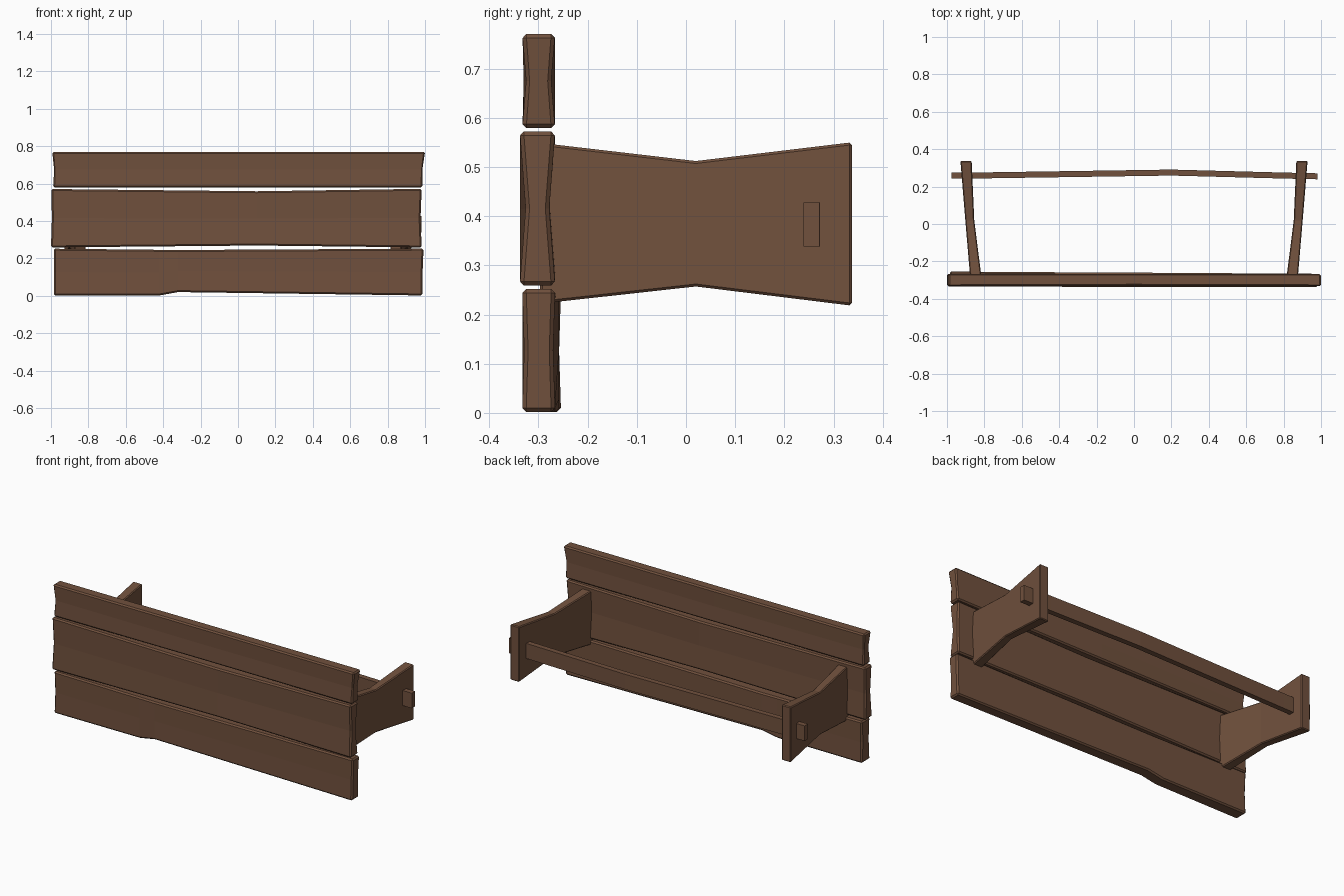
import bpy

if "Cube" in bpy.data.objects:
    bpy.data.objects.remove(bpy.data.objects["Cube"])

wood = bpy.data.materials.new("brown wood")
wood.diffuse_color = (0.165, 0.082, 0.047, 1)
wood.use_nodes = True
wood.node_tree.nodes["Principled BSDF"].inputs["Base Color"].default_value = wood.diffuse_color


def loft(name, rings, bevel=0.0):
    """Skin matching cross-section rings, cap both ends, chamfer the edges."""
    n = len(rings[0])
    verts = [p for r in rings for p in r]
    faces = [tuple(range(n)), tuple(range((len(rings) - 1) * n, len(rings) * n))]
    for i in range(len(rings) - 1):
        for j in range(n):
            k = (j + 1) % n
            faces.append((i * n + j, i * n + k, (i + 1) * n + k, (i + 1) * n + j))
    me = bpy.data.meshes.new(name)
    me.from_pydata(verts, [], faces)
    import bmesh
    bm = bmesh.new()
    bm.from_mesh(me)
    bmesh.ops.recalc_face_normals(bm, faces=bm.faces)
    bm.to_mesh(me)
    bm.free()
    me.materials.append(wood)
    ob = bpy.data.objects.new(name, me)
    bpy.context.collection.objects.link(ob)
    if bevel:
        m = ob.modifiers.new("chamfer", 'BEVEL')
        m.width = bevel
        m.segments = 1
        m.limit_method = 'ANGLE'
        m.angle_limit = 0.8
    return ob


def plank(name, stations):
    """Station: x at bottom, x at top, z low, z high, y front, y back, waist."""
    rings = []
    for xb, xt, z0, z1, y0, y1, w in stations:
        xm, zm = (xb + xt) / 2, (z0 + z1) / 2
        xm -= w * 0.5 * (1 if xm > 0 else -1)
        rings.append([(xb, y0, z0), (xm, y0 + w, zm), (xt, y0, z1),
                      (xt, y1, z1), (xm, y1 - w, zm), (xb, y1, z0)])
    loft(name, rings, 0.008)


# Three rough boards
plank("upper_board", [
    (-0.988, -0.993, 0.579, 0.77, -0.333, -0.266, 0.008),
    (0.0, 0.0, 0.579, 0.77, -0.33, -0.266, 0),
    (0.986, 1.0, 0.579, 0.77, -0.333, -0.266, 0.008)])
plank("middle_board", [
    (-1.0, -0.998, 0.259, 0.571, -0.334, -0.266, 0.008),
    (0.1, 0.1, 0.269, 0.559, -0.337, -0.266, 0),
    (0.982, 0.982, 0.259, 0.572, -0.338, -0.266, 0.012)])
plank("lower_board", [
    (-0.985, -0.985, 0.002, 0.252, -0.333, -0.254, 0.004),
    (-0.42, -0.42, 0.002, 0.246, -0.332, -0.258, 0),
    (-0.32, -0.32, 0.02, 0.245, -0.332, -0.258, 0),
    (0.986, 0.992, 0.002, 0.252, -0.333, -0.266, 0.004)])

# Waisted, splayed end supports
for side, name in ((1, "right_support"), (-1, "left_support")):
    rings = []
    for y, z0, z1, x0, x1 in ((-0.297, 0.222, 0.549, 0.814, 0.875),
                              (0.02, 0.257, 0.512, 0.854, 0.902),
                              (0.337, 0.218, 0.55, 0.868, 0.928)):
        rings.append([(side * x0, y, z0), (side * x1, y, z0),
                      (side * x1, y, z1), (side * x0, y, z1)])
    loft(name, rings, 0.005)

# Bowed stretcher through both supports
loft("stretcher", [[(x, y, 0.338), (x, y + 0.032, 0.338),
                    (x, y + 0.032, 0.428), (x, y, 0.428)]
                   for x, y in ((-0.977, 0.243), (-0.8, 0.244), (0.2, 0.259), (0.8, 0.243), (0.982, 0.239))])
